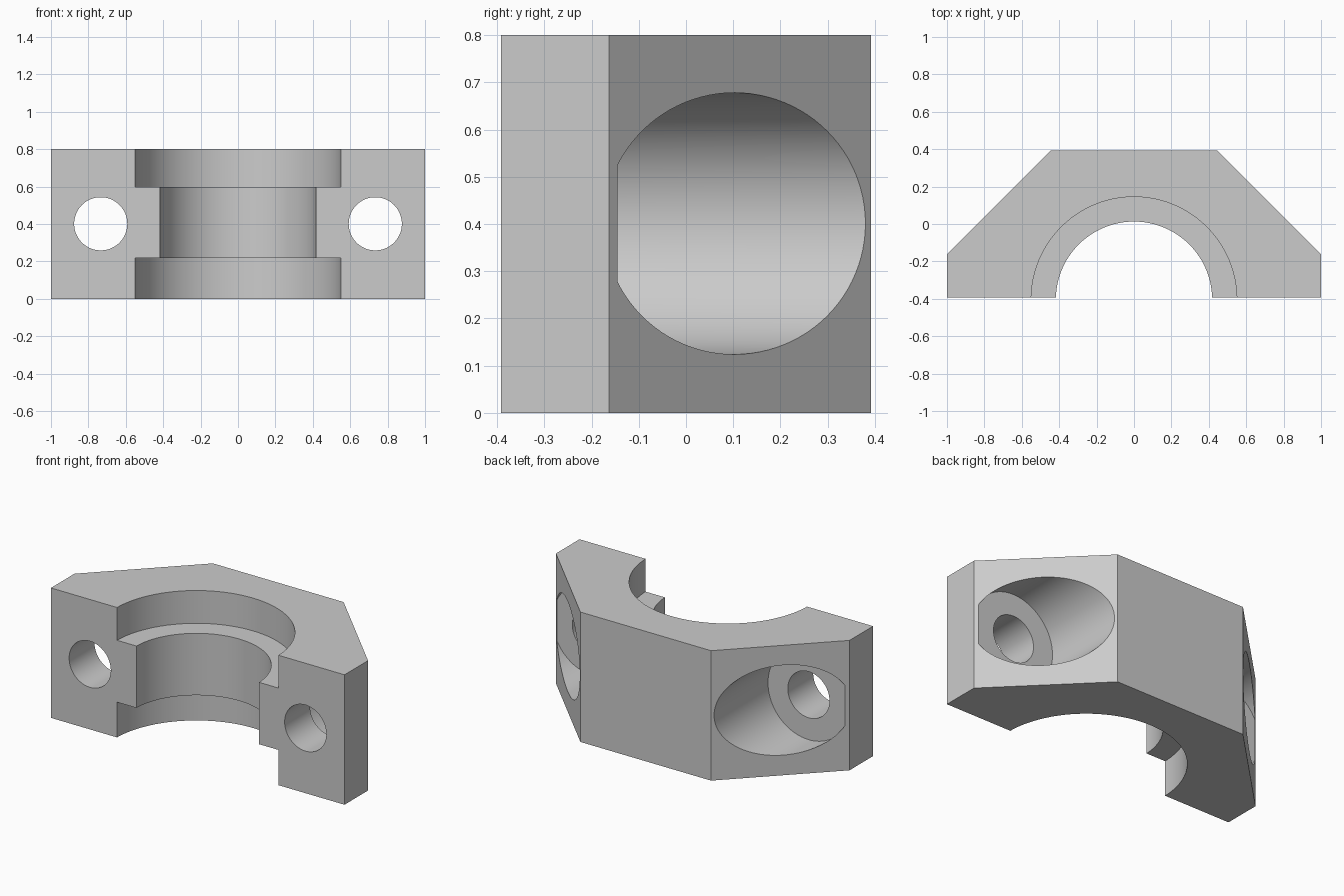
import bpy, bmesh, math

if "Cube" in bpy.data.objects:
    bpy.data.objects.remove(bpy.data.objects["Cube"], do_unlink=True)

HEIGHT = 0.8
FRONT, BACK = -0.392, 0.392
BORE_Y = -0.405
BOLT_X, BOLT_Z = 0.734, 0.401

grey = bpy.data.materials.new("plain_grey")
grey.use_nodes = True
colour = (0.6, 0.6, 0.6, 1)
grey.diffuse_color = colour
grey.node_tree.nodes["Principled BSDF"].inputs["Base Color"].default_value = colour


def extruded_block(name, outline, height):
    bm = bmesh.new()
    base = bm.faces.new([bm.verts.new((x, y, 0)) for x, y in outline])
    top = bmesh.ops.extrude_face_region(bm, geom=[base])["geom"]
    bmesh.ops.translate(bm, vec=(0, 0, height),
                        verts=[v for v in top if isinstance(v, bmesh.types.BMVert)])
    bmesh.ops.recalc_face_normals(bm, faces=bm.faces)
    mesh = bpy.data.meshes.new(name)
    bm.to_mesh(mesh)
    bm.free()
    obj = bpy.data.objects.new(name, mesh)
    bpy.context.collection.objects.link(obj)
    return obj


def cut_cylinder(target, radius, centre, depth, along_y=False):
    """Subtract a cylinder from the target and discard the cutter."""
    bpy.ops.mesh.primitive_cylinder_add(
        vertices=96, radius=radius, depth=depth, location=centre,
        rotation=(math.pi / 2 if along_y else 0, 0, 0))
    cutter = bpy.context.object
    cutter.hide_render = True
    cutter.data.materials.append(grey)
    mod = target.modifiers.new("cut", "BOOLEAN")
    mod.operation, mod.solver, mod.object = "DIFFERENCE", "EXACT", cutter
    bpy.context.view_layer.objects.active = target
    bpy.ops.object.modifier_apply(modifier=mod.name)
    bpy.data.objects.remove(cutter, do_unlink=True)


# Clamp body with chamfered back corners
half = [(1, FRONT), (1, -0.163), (0.445, BACK)]
clamp = extruded_block("clamp_half", half + [(-x, y) for x, y in reversed(half)], HEIGHT)
clamp.data.materials.append(grey)

# Half-round bore, widened at the bottom and top
cut_cylinder(clamp, 0.418, (0, BORE_Y, HEIGHT / 2), 2)
for low, high in ((-0.2, 0.217), (0.598, 1)):
    cut_cylinder(clamp, 0.55, (0, BORE_Y, (low + high) / 2), high - low)

# Bolt holes with counterbores opening through the chamfers
for side in (-1, 1):
    cut_cylinder(clamp, 0.142, (side * BOLT_X, 0, BOLT_Z), 2, along_y=True)
    floor, end = -0.145, 0.8
    cut_cylinder(clamp, 0.277, (side * BOLT_X, (floor + end) / 2, BOLT_Z),
                 end - floor, along_y=True)

# Smooth the round walls, keep the edges sharp
bpy.ops.object.select_all(action="DESELECT")
clamp.select_set(True)
bpy.context.view_layer.objects.active = clamp
bpy.ops.object.shade_smooth_by_angle(angle=math.radians(30))
